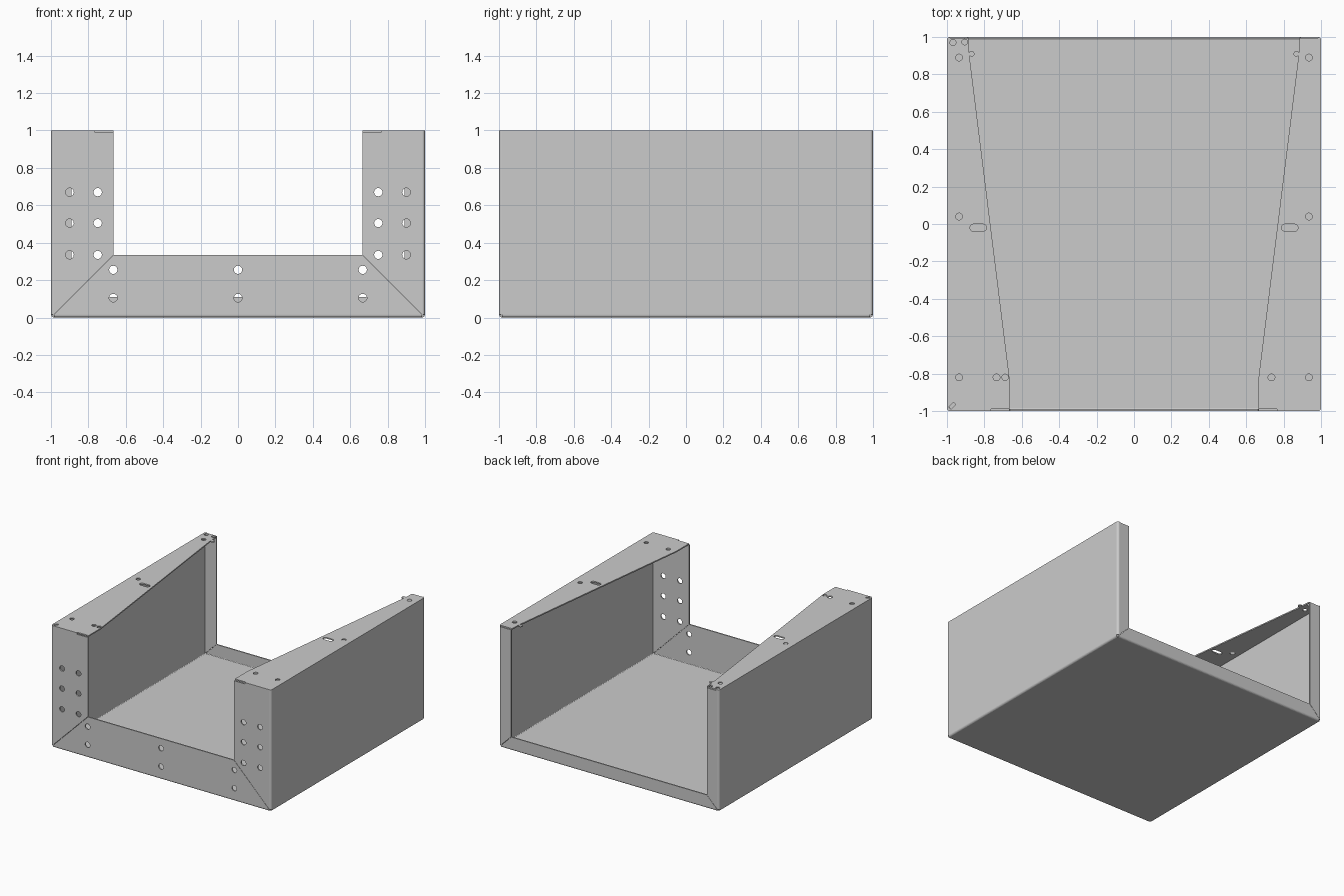
import bpy, bmesh, math
from mathutils import Matrix

if "Cube" in bpy.data.objects:
    bpy.data.objects.remove(bpy.data.objects["Cube"])

T, R = 0.010, 0.016      # sheet thickness, outer bend radius
GAP = 0.0015             # half of the open mitre seam
FRAMES = {'x': Matrix(((0, 0, 1), (1, 0, 0), (0, 1, 0))),    # u=y v=z
          'y': Matrix(((1, 0, 0), (0, 0, -1), (0, 1, 0))),   # u=x v=z
          'z': Matrix.Identity(3)}                           # u=x v=y


def plate(name, axis, lo, hi, outline, holes=()):
    """Filled 2D outline with holes, extruded from lo to hi along an axis."""
    cu = bpy.data.curves.new(name, 'CURVE')
    cu.dimensions, cu.fill_mode, cu.extrude = '2D', 'BOTH', (hi - lo) / 2
    for loop in (outline, *holes):
        sp = cu.splines.new('POLY')
        sp.points.add(len(loop) - 1)
        for p, (u, v) in zip(sp.points, loop):
            p.co = (u, v, 0, 1)
        sp.use_cyclic_u = True
    tmp = bpy.data.objects.new(name + "_outline", cu)
    bpy.context.collection.objects.link(tmp)
    bpy.context.view_layer.update()
    me = bpy.data.meshes.new_from_object(
        tmp.evaluated_get(bpy.context.evaluated_depsgraph_get()))
    bpy.data.objects.remove(tmp)
    m = FRAMES[axis].to_4x4()
    m.translation['xyz'.index(axis)] = (lo + hi) / 2
    me.transform(m)
    bm = bmesh.new()
    bm.from_mesh(me)
    bmesh.ops.remove_doubles(bm, verts=bm.verts, dist=1e-5)
    bmesh.ops.recalc_face_normals(bm, faces=bm.faces)
    bm.to_mesh(me)
    bm.free()
    for f in me.polygons:
        f.use_smooth = False
    me.name = name
    ob = bpy.data.objects.new(name, me)
    bpy.context.collection.objects.link(ob)
    return ob


def rect(u0, v0, u1, v1):
    return [(u0, v0), (u1, v0), (u1, v1), (u0, v1)]


def slot(u, v, r, half=0.0, tilt=0.0, n=12):
    """Round hole, or a long slot when half > 0."""
    pts = []
    for side in (1, -1):
        for i in range(n + (1 if half else 0)):
            a = math.pi * i / n - math.pi / 2 + (0 if side > 0 else math.pi)
            x, y = side * half + r * math.cos(a), r * math.sin(a)
            c, s = math.cos(tilt), math.sin(tilt)
            pts.append((u + x * c - y * s, v + x * s + y * c))
    return pts


def bend(name, axis, lo, hi, su, sv, u, v):
    """Quarter-round sheet bend at the outer corner (u, v), bulging to su, sv."""
    cu, cv = u - su * R, v - sv * R
    arc = [math.pi / 2 * i / 6 for i in range(7)]
    pts = [(cu + su * R * math.cos(a), cv + sv * R * math.sin(a)) for a in arc]
    r = R - T
    pts += [(cu + su * r * math.cos(a), cv + sv * r * math.sin(a)) for a in reversed(arc)]
    plate(name, axis, lo, hi, pts)


# Floor
E = 1 - R
plate("floor", 'z', 0, T, rect(-E, -E, E, E))
# Front and rear lower flanges, with mitred ends, and their bends
FW, BW = 0.335, 0.11
front_holes = [slot(x, z, 0.022) for x in (-0.667, 0, 0.667) for z in (0.105, 0.255)]
for tag, s, w, holes in (("front", -1, FW, front_holes), ("rear", 1, BW, ())):
    lo, hi = sorted((s, s * (1 - T)))
    k = E - GAP
    plate(tag + "_lower_flange", 'y', lo, hi,
          [(-k, R), (k, R), (1 - w - GAP, w), (-(1 - w) + GAP, w)], holes)
    bend(tag + "_floor_bend", 'x', -E, E, s, -1, s, 0)

# Left and right halves
for side, s in (("left", -1), ("right", 1)):
    def fx(pts):
        return [(s * u, v) for u, v in pts]

    lo, hi = sorted((s, s * (1 - T)))
    plate(side + "_wall", 'x', lo, hi, rect(-E, R, E, 1))
    bend(side + "_floor_bend", 'y', -E, E, s, -1, s, 0)

    # Upright flanges: wide in front with holes and a relief notch, narrow at rear
    i = 1 - FW
    plate(side + "_front_flange", 'y', -1, -1 + T,
          fx([(E, R + GAP), (E, 1), (0.765, 1), (0.765, 0.988), (i, 0.988), (i, FW + GAP)]),
          [slot(s * x, z, 0.022) for x in (0.75, 0.9) for z in (0.335, 0.505, 0.67)])
    j = 1 - BW
    plate(side + "_rear_flange", 'y', 1 - T, 1,
          fx([(E, R + GAP), (E, 1 - T), (j, 1 - T), (j, BW + GAP)]))
    for tag, t in (("front", -1), ("rear", 1)):
        bend(side + "_" + tag + "_upright_bend", 'z', R, 1, s, t, s, t)

    # Tapered top flange
    holes = [slot(s * 0.935, y, 0.018) for y in (0.89, 0.04, -0.82)]
    holes += [slot(s * 0.735, -0.82, 0.018), slot(s * 0.833, -0.02, 0.019, 0.025)]
    if s < 0:
        holes += [slot(-0.689, -0.82, 0.017), slot(-0.968, 0.97, 0.016),
                  slot(-0.905, 0.973, 0.015),
                  slot(-0.972, -0.972, 0.009, 0.01, math.pi / 4)]
    x1 = 1 - T
    plate(side + "_top_flange", 'z', 1 - T, 1,
          fx([(x1, -1 + T), (i, -1 + T), (i, -0.83), (0.88, 0.90), (0.886, 0.995), (x1, 0.995)]),
          holes)
    # Small round locating tab on the rear inner edge
    plate(side + "_locating_tab", 'z', 1 - T, 1, slot(s * 0.868, 0.91, 0.015))
